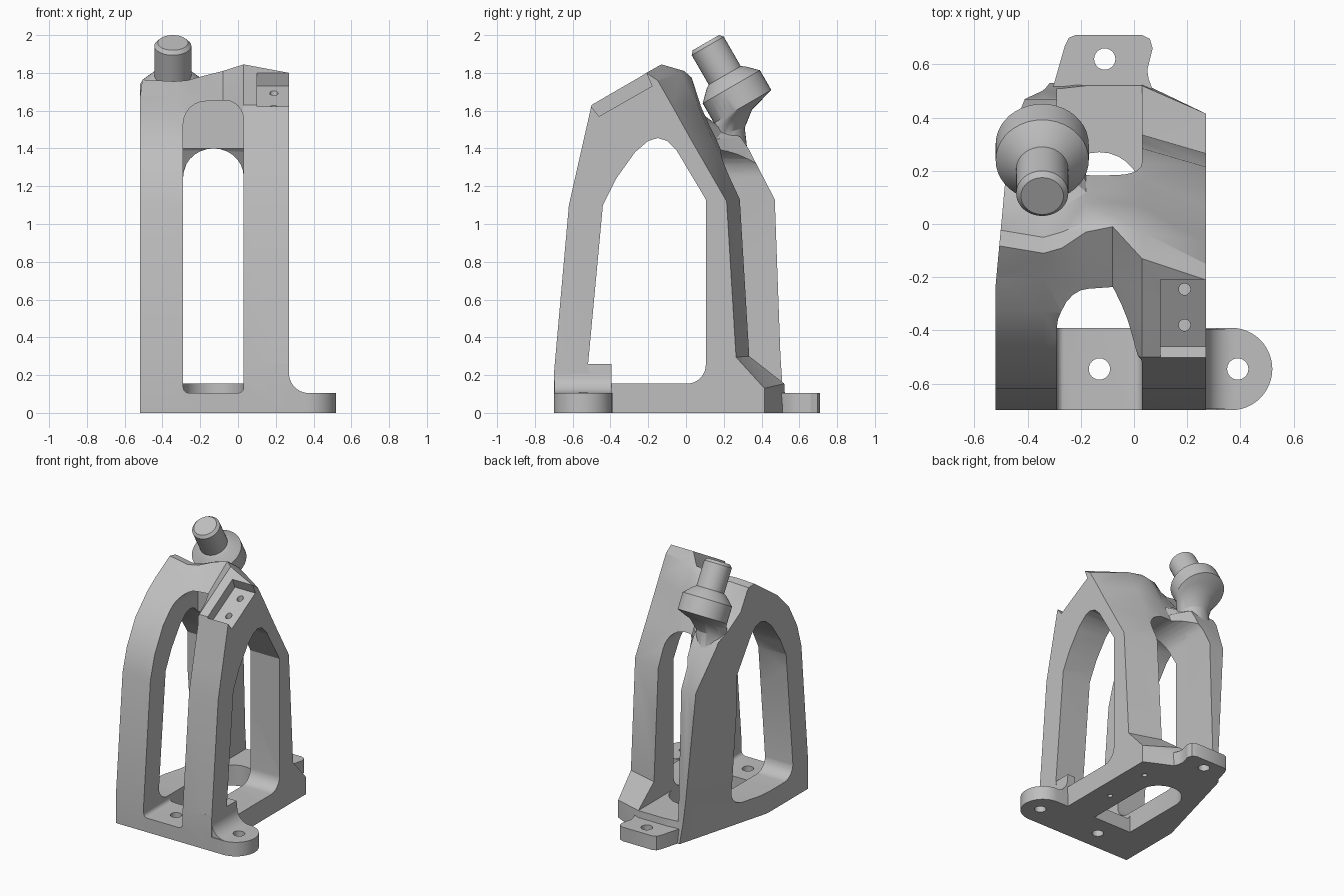
import bpy, bmesh
from math import sin, cos, pi, radians

if "Cube" in bpy.data.objects:
    bpy.data.objects.remove(bpy.data.objects["Cube"], do_unlink=True)

grey = bpy.data.materials.new("plain grey")
grey.use_nodes = True
grey.diffuse_color = (0.52, 0.52, 0.52, 1)
grey.node_tree.nodes["Principled BSDF"].inputs["Base Color"].default_value = (0.52, 0.52, 0.52, 1)


def loft(name, rings):
    """Skin a list of equal-length closed rings and cap both ends."""
    bm = bmesh.new()
    rows = [[bm.verts.new(p) for p in ring] for ring in rings]
    n = len(rows[0])
    for a, b in zip(rows, rows[1:]):
        for i in range(n):
            j = (i + 1) % n
            bm.faces.new((a[i], a[j], b[j], b[i]))
    bm.faces.new(rows[0][::-1])
    bm.faces.new(rows[-1])
    bm.normal_update()
    bmesh.ops.triangulate(bm, faces=bm.faces[:])
    if bm.calc_volume(signed=True) < 0:
        bmesh.ops.reverse_faces(bm, faces=bm.faces[:])
    mesh = bpy.data.meshes.new(name)
    bm.to_mesh(mesh)
    bm.free()
    obj = bpy.data.objects.new(name, mesh)
    bpy.context.scene.collection.objects.link(obj)
    mesh.materials.append(grey)
    return obj


def prism(name, pts, axis, lo, hi):
    place = {"x": lambda u, v, w: (w, u, v),
             "y": lambda u, v, w: (u, w, v),
             "z": lambda u, v, w: (u, v, w)}[axis]
    return loft(name, [[place(u, v, w) for u, v in pts] for w in (lo, hi)])


def arc(cx, cy, rx, ry, start, end, steps=14):
    angles = [radians(start + (end - start) * i / steps) for i in range(steps + 1)]
    return [(cx + rx * cos(a), cy + ry * sin(a)) for a in angles]


def volume(mesh):
    bm = bmesh.new()
    bm.from_mesh(mesh)
    v = bm.calc_volume(signed=True)
    bm.free()
    return v


def combine(other, operation):
    """Boolean onto the frame, taking the first solver whose volume makes sense."""
    whole, part = volume(frame.data), volume(other.data)
    low, high = (whole - part, whole) if operation == "DIFFERENCE" else (max(whole, part), whole + part)
    mod = frame.modifiers.new("combine", "BOOLEAN")
    mod.operation, mod.object = operation, other
    done = False
    for solver in ("MANIFOLD", "EXACT", "FLOAT"):
        mod.solver = solver
        bpy.context.view_layer.update()
        graph = bpy.context.evaluated_depsgraph_get()
        mesh = bpy.data.meshes.new_from_object(frame.evaluated_get(graph))
        if low - 1e-4 < volume(mesh) < high - 1e-7:
            done = True
            break
    frame.modifiers.remove(mod)
    if done:
        frame.data = mesh
    if done or operation == "DIFFERENCE":
        bpy.data.objects.remove(other, do_unlink=True)


def cut(other):
    other.hide_render = True
    combine(other, "DIFFERENCE")


def join(other):
    combine(other, "UNION")


# Frame: side profiles (y, z) running from the front foot over the ridge to the back foot
front_leg = [(-.70, 0), (-.70, .2), (-.62, 1.1)]
left_arc = [(-.57, 1.27), (-.47, 1.45), (-.33, 1.59), (-.2, 1.68)]
right_slope = [(-.58, 1.277), (-.5, 1.63), (-.38, 1.70), (-.25, 1.775)]
left_back = [(.06, 1.6), (.2, 1.5), (.29, 1.46), (.33, 1.4), (.47, 1.13), (.5, .3), (.51, .155), (.53, 0)]
web_back = [(.08, 1.62), (.12, 1.53), (.16, 1.45), (.19, 1.38), (.29, 1.13), (.335, .3), (.52, .155), (.53, 0)]
mid_back = [(.065, 1.62), (.104, 1.53), (.14, 1.45), (.17, 1.38), (.285, 1.13), (.335, .3), (.52, .155), (.53, 0)]
right_back = [(-.07, 1.62), (-.02, 1.53), (.025, 1.45), (.065, 1.38), (.215, 1.12), (.265, .295), (.415, .13), (.415, 0)]
stations = [
    (-.52, left_arc, [(-.08, 1.765), (-.02, 1.755)], left_back),
    (-.34, left_arc, [(-.11, 1.755), (-.05, 1.745)], left_back),
    (-.27, left_arc, [(-.09, 1.76), (-.03, 1.75)], left_back),
    (-.18, left_arc, [(-.03, 1.785), (.01, 1.775)], web_back),
    (-.08, left_arc, [(-.01, 1.81), (.03, 1.775)], web_back),
    (.03, right_slope, [(-.13, 1.845), (-.03, 1.80)], mid_back),
    (.27, right_slope, [(-.21, 1.80), (-.15, 1.76)], right_back),
]
frame = loft("frame", [[(x, y, z) for y, z in front_leg + f + r + b] for x, f, r, b in stations])

# Tapered left flank
flank = lambda x, z: [(-.522, -.25, z), (x, .53, z), (x, .9, z), (-.9, .9, z), (-.9, -.25, z)]
cut(loft("flank_cutter", [flank(-.31, -.1), flank(-.45, 1.95)]))

# Side windows
cut(prism("side_window_cutter",
          [(-.44, 1.1), (-.37, 1.24), (-.27, 1.38), (-.2, 1.44), (-.15, 1.455), (-.1, 1.44), (-.05, 1.39), (.105, 1.13)]
          + arc(.005, .255, .1, .1, 0, -90, 8) + arc(-.42, .255, .1, .1, -90, -175, 8), "x", -1, 1))

# Back slot, taller front slot and floor opening
cut(prism("back_slot_cutter", [(-.29, .155), (.03, .155)] + arc(-.13, 1.25, .16, .15, 0, 180), "y", -.3, 1))
cut(prism("front_slot_cutter", arc(-.26, .135, .03, .03, 180, 270, 4) + arc(0, .135, .03, .03, 270, 360, 4)
          + arc(-.07, 1.55, .1, .105, 0, 90, 6) + arc(-.17, 1.53, .12, .12, 90, 180, 6), "y", -1, -.06))
cut(prism("floor_cutter", [(-.29, -.39), (.03, -.39)] + arc(-.13, .11, .16, .16, 0, 180), "z", -.1, .3))

# Pocket in the right shoulder with two bores
cut(prism("pocket_cutter", [(-.46, 1.57), (-.18, 1.73), (-.23, 1.85), (-.54, 1.67)], "x", .1, .4))
for y in (-.38, -.245):
    cut(prism("pocket_bore", arc(.19, y, .022, .022, 0, 345, 23), "z", 1.52, 1.9))

# Mounting tabs
join(prism("side_tab", [(.1, -.70)] + arc(.365, -.545, .155, .155, -90, 90, 24) + [(.1, -.39)], "z", 0, .105))
join(prism("tab_fillet", [(.2, .01), (.2, .26), (.265, .26)] + arc(.375, .21, .105, .105, 180, 270, 10)
           + [(.375, .01)], "y", -.695, -.395))
join(prism("back_tab", [(-.315, .48), (-.3, .53), (-.26, .67), (-.245, .7), (-.22, .71), (.03, .71), (.06, .695),
                        (.07, .66), (.05, .58), (.055, .545), (.08, .48)], "z", 0, .105))
for x, y in ((.39, -.545), (-.13, -.545), (-.11, .62)):
    cut(prism("bolt_hole", arc(x, y, .04, .04, 0, 345, 23), "z", -.1, .2))
for y in (-.09, .28):
    cut(prism("dowel_hole", arc(.14, y, .018, .018, 0, 345, 23), "z", -.1, .09))


# Tilted pin with collar, flowing into the left back leg
def ring(x, y, z, r, tilt, n=40):
    t = radians(tilt)
    return [(x + r * cos(a), y + r * sin(a) * cos(t), z + r * sin(a) * sin(t))
            for a in (2 * pi * i / n for i in range(n))]


pin = [(0, .08), (.02, .098), (.2, .098), (.215, .12), (.27, .175), (.39, .175)]
rings = [ring(-.345, .105 + t * sin(radians(30)), 1.96 - t * cos(radians(30)), r, 30) for t, r in pin]
neck = [(-.345, .265, 1.58, .15, 29), (-.35, .235, 1.545, .13, 28), (-.36, .2, 1.48, .115, 15),
        (-.365, .21, 1.39, .115, 0), (-.375, .24, 1.25, .08, 0)]
join(loft("pin_and_collar", rings + [ring(*s) for s in neck]))

# Smooth shading with sharp edges kept
for obj in bpy.context.scene.objects:
    obj.select_set(obj.type == "MESH")
bpy.context.view_layer.objects.active = frame
bpy.ops.object.shade_smooth_by_angle(angle=radians(28))
